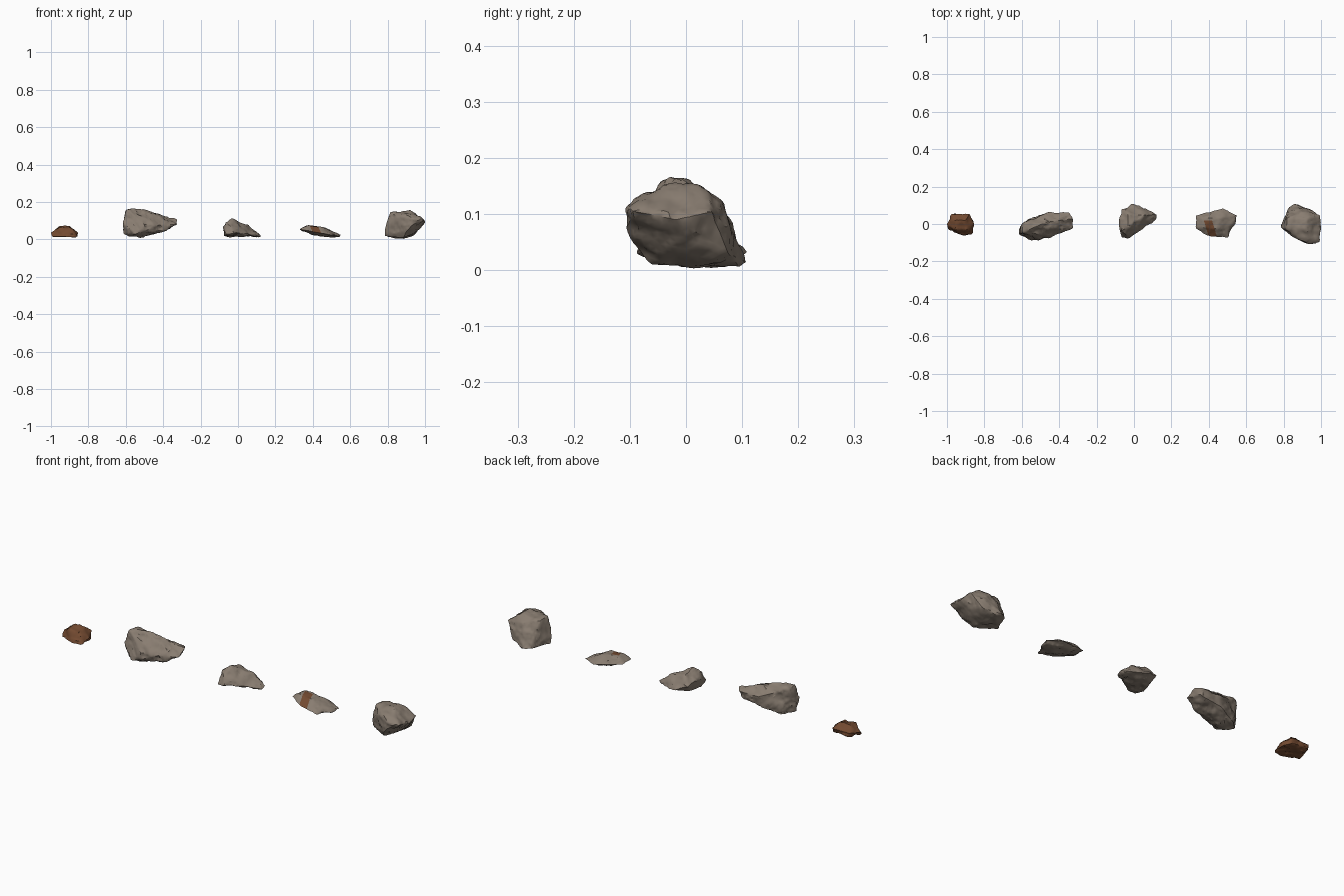
import bpy
import bmesh
from mathutils import Vector, noise

cube = bpy.data.objects.get("Cube")
if cube:
    bpy.data.objects.remove(cube, do_unlink=True)


def make_material(name, colour):
    mat = bpy.data.materials.new(name)
    mat.use_nodes = True
    mat.diffuse_color = (*colour, 1)
    mat.node_tree.nodes["Principled BSDF"].inputs["Base Color"].default_value = (*colour, 1)
    return mat


stone = make_material("grey brown stone", (0.25, 0.205, 0.165))
rust = make_material("rusty stone", (0.17, 0.068, 0.03))


def bounds(points):
    low = Vector([min(p[i] for p in points) for i in range(3)])
    high = Vector([max(p[i] for p in points) for i in range(3)])
    return low, high


def refine(bm, longest):
    """Split long edges until every face is small."""
    for _ in range(5):
        edges = [e for e in bm.edges if e.calc_length() > longest]
        if not edges:
            break
        bmesh.ops.subdivide_edges(bm, edges=edges, cuts=1)
        bmesh.ops.triangulate(bm, faces=bm.faces[:])


def weather(bm, roughness):
    """Wear the corners, then chip the faces with layered noise."""
    bmesh.ops.smooth_vert(bm, verts=bm.verts[:], factor=0.25,
                          use_axis_x=True, use_axis_y=True, use_axis_z=True)
    bm.normal_update()
    moves = []
    for v in bm.verts:
        broad = noise.noise(v.co * 22)
        ledge = abs(noise.noise(v.co * 38 + Vector((3, 7, 1))))
        fine = noise.noise(v.co * 90)
        moves.append(v.normal * roughness * (broad - ledge + 0.3 * fine))
    for v, move in zip(bm.verts, moves):
        v.co += move


def fit(bm, low, high):
    """Keep the worn stone at the size of its corner points."""
    now_low, now_high = bounds([v.co for v in bm.verts])
    for v in bm.verts:
        for i in range(3):
            t = (v.co[i] - now_low[i]) / (now_high[i] - now_low[i])
            v.co[i] = low[i] + t * (high[i] - low[i])


def rock(name, corners, material, roughness=0.008, band=None):
    bm = bmesh.new()
    for corner in corners:
        bm.verts.new(corner)
    bmesh.ops.convex_hull(bm, input=bm.verts[:])
    loose = [v for v in bm.verts if not v.link_faces]
    bmesh.ops.delete(bm, geom=loose, context="VERTS")
    refine(bm, 0.016)
    weather(bm, roughness)
    fit(bm, *bounds(corners))
    if band:
        # Mineral vein: cut clean slanted borders and colour the upper faces inside
        left, right, back, slant = band
        for spot, axis in (((left, 0, 0), (1, slant, 0)), ((right, 0, 0), (1, slant, 0)),
                           ((0, back, 0), (0, 1, 0))):
            bmesh.ops.bisect_plane(bm, geom=bm.verts[:] + bm.edges[:] + bm.faces[:],
                                   plane_co=spot, plane_no=axis)
        bm.normal_update()
        for f in bm.faces:
            c = f.calc_center_median()
            if left < c.x + slant * c.y < right and c.y < back and f.normal.z > -0.1:
                f.material_index = 1
    bmesh.ops.recalc_face_normals(bm, faces=bm.faces[:])
    mesh = bpy.data.meshes.new(name)
    bm.to_mesh(mesh)
    bm.free()
    mesh.materials.append(material)
    if band:
        mesh.materials.append(rust)
    obj = bpy.data.objects.new(name, mesh)
    bpy.context.collection.objects.link(obj)
    bpy.ops.object.select_all(action="DESELECT")
    obj.select_set(True)
    bpy.context.view_layer.objects.active = obj
    bpy.ops.object.shade_smooth_by_angle(angle=0.6)


# Small rusty slab
rock("rusty_rock", [
    (-.99, -.03, .01), (-.95, -.05, .01), (-.91, -.062, .01), (-.86, -.05, .01),
    (-.86, .02, .01), (-.89, .05, .02), (-.97, .05, .02), (-1, 0, .035),
    (-.855, 0, .035), (-.955, -.03, .066), (-.895, -.03, .068), (-.95, .02, .075),
    (-.9, .02, .075), (-.975, .055, .045), (-.88, .055, .045)], rust)

# Long wedge with a tall end
rock("long_rock", [
    (-.615, -.03, .03), (-.615, -.055, .09), (-.593, -.045, .16), (-.595, .005, .155),
    (-.54, -.02, .166), (-.545, -.088, .03), (-.5, -.08, .08), (-.47, .01, .152),
    (-.46, .063, .1), (-.353, .064, .1), (-.33, .03, .107), (-.326, -.02, .08),
    (-.385, -.04, .048), (-.417, -.06, .08), (-.46, .058, .05), (-.36, .055, .065),
    (-.51, -.02, .012), (-.57, -.04, .008), (-.56, .025, .02), (-.54, .03, .1),
    (-.5, -.083, .045)], stone)

# Sloping middle stone
rock("middle_rock", [
    (-.075, .035, .07), (-.06, .077, .05), (-.01, .108, .03), (.03, .1, .02),
    (.12, .05, .02), (.12, .03, .01), (.07, 0, .01), (.05, -.03, .03),
    (-.02, -.077, .03), (-.06, -.068, .025), (-.08, -.02, .06), (-.03, -.015, .112),
    (-.03, .05, .096), (.06, .05, .075), (0, .02, .1), (0, 0, .01),
    (-.05, .04, .01), (-.04, -.06, .075), (-.066, -.035, .09), (-.07, -.02, .016)], stone)

# Flat stone with a rusty vein
rock("flat_rock", [
    (.33, .045, .05), (.33, -.025, .053), (.364, .03, .075), (.37, -.02, .076),
    (.45, .03, .072), (.445, -.025, .068), (.38, -.06, .045), (.42, -.072, .035),
    (.497, -.072, .022), (.503, -.025, .04), (.54, .01, .015), (.55, .045, .022),
    (.47, .083, .025), (.405, .056, .045), (.465, 0, .01), (.45, .055, .01),
    (.385, 0, .025), (.54, .03, .01)], stone, 0.006, band=(.379, .423, .02, .3))

# Blocky stone
rock("blocky_rock", [
    (.785, -.013, .015), (.788, -.02, .06), (.802, -.03, .115), (.807, .04, .03),
    (.82, .03, .142), (.83, .088, .015), (.86, .107, .012), (.95, .072, .03),
    (.9, .06, .125), (.995, .045, .105), (1, -.02, .09), (.99, -.093, .105),
    (.93, -.108, .118), (.93, -.106, .075), (.9, -.09, .04), (.866, -.072, .04),
    (.818, -.03, .144), (.92, -.02, .156), (.92, .03, .148), (.888, 0, .003),
    (.885, -.062, .008), (.88, .09, .006), (.83, .03, .008), (.947, -.06, .136),
    (.97, 0, .048), (.91, -.095, .13), (.86, -.075, .12)], stone, 0.007)
